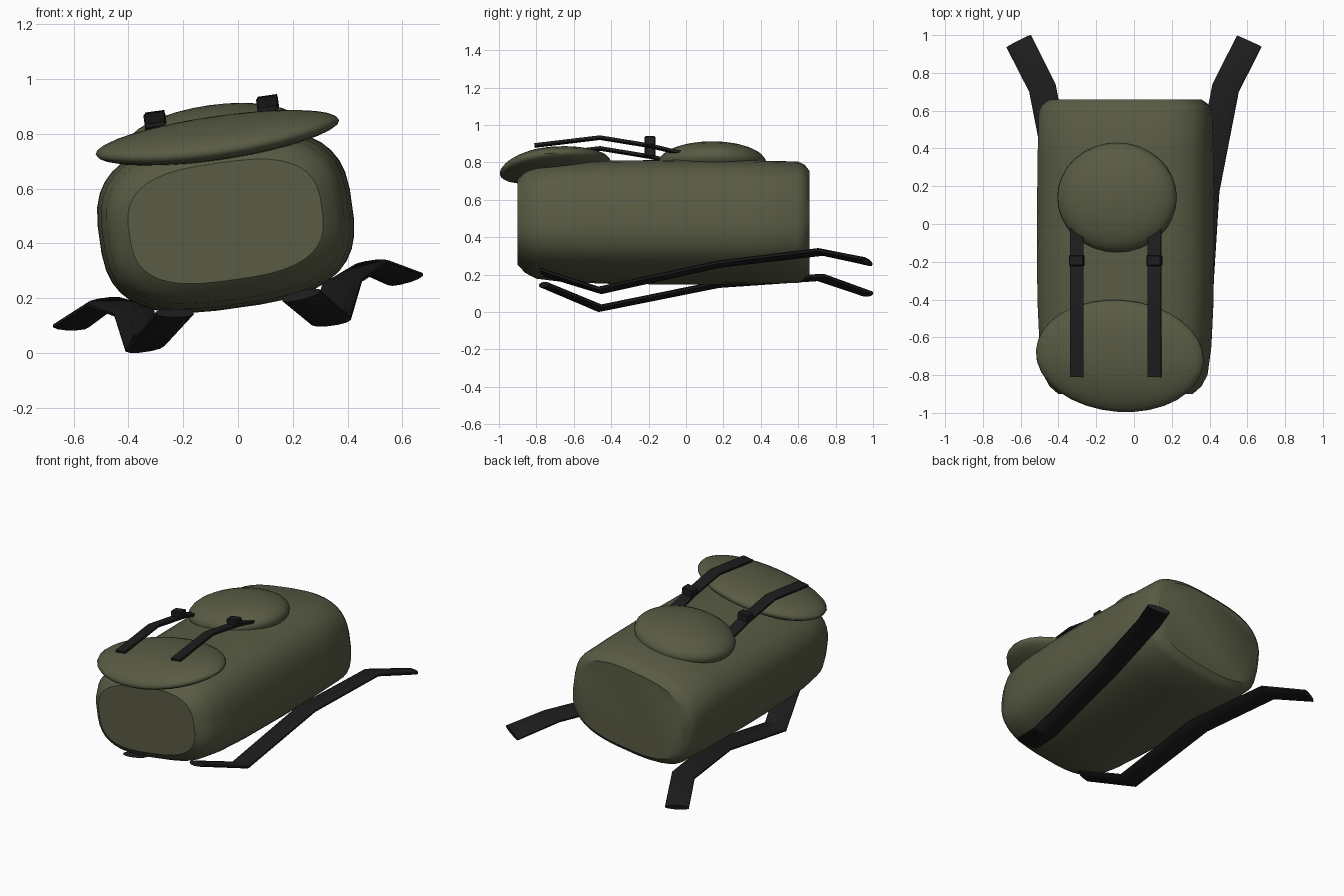
import bpy, bmesh, math
from mathutils import Vector, Matrix

if "Cube" in bpy.data.objects:
    bpy.data.objects.remove(bpy.data.objects["Cube"])

TILT = math.radians(8)          # the pack leans: +x side is higher
ROLL = Matrix.Rotation(-TILT, 4, 'Y')
SLOPE = math.tan(TILT)


def material(name, color):
    m = bpy.data.materials.new(name)
    m.diffuse_color = (*color, 1)
    m.use_nodes = True
    m.node_tree.nodes["Principled BSDF"].inputs["Base Color"].default_value = m.diffuse_color
    return m


OLIVE = material("olive_canvas", (0.10, 0.105, 0.058))
BLACK = material("black_webbing", (0.012, 0.012, 0.012))


def finish(bm, name, mat, angle=35):
    bmesh.ops.recalc_face_normals(bm, faces=bm.faces)
    me = bpy.data.meshes.new(name)
    bm.to_mesh(me)
    bm.free()
    me.materials.append(mat)
    ob = bpy.data.objects.new(name, me)
    bpy.context.collection.objects.link(ob)
    bpy.ops.object.select_all(action='DESELECT')
    ob.select_set(True)
    bpy.context.view_layer.objects.active = ob
    bpy.ops.object.shade_smooth_by_angle(angle=math.radians(angle))
    return ob


def superellipse(a, b, n, count):
    pts = []
    for i in range(count):
        t = 2 * math.pi * (i + 0.5) / count
        c, s = math.cos(t), math.sin(t)
        pts.append((math.copysign(abs(c) ** (2 / n), c) * a,
                    math.copysign(abs(s) ** (2 / n), s) * b))
    return pts


def loft(bm, rings):
    loops = [[bm.verts.new(p) for p in ring] for ring in rings]
    n = len(loops[0])
    for r0, r1 in zip(loops, loops[1:]):
        for i in range(n):
            j = (i + 1) % n
            bm.faces.new((r0[i], r0[j], r1[j], r1[i]))
    bm.faces.new(loops[0])
    bm.faces.new(loops[-1])


# Main bag: rounded cross-sections lofted along y
sections = [(-0.90, 0.355, 0.215), (-0.86, 0.40, 0.258), (-0.80, 0.432, 0.288),
            (-0.65, 0.452, 0.306), (-0.40, 0.464, 0.315), (0.0, 0.466, 0.319),
            (0.35, 0.463, 0.316), (0.60, 0.456, 0.31), (0.635, 0.435, 0.292),
            (0.66, 0.40, 0.262)]
centre = Vector((-0.045, 0, 0.48))
bm = bmesh.new()
loft(bm, [[centre + ROLL @ Vector((x, y, z)) for x, z in superellipse(a, b, 2.9, 40)]
          for y, a, b in sections])
finish(bm, "main_bag", OLIVE)


# Padded lid and pocket: flattened domes
def pad(name, loc, size, pitch=0, yaw=0, droop=0):
    bm = bmesh.new()
    bmesh.ops.create_uvsphere(bm, u_segments=32, v_segments=16, radius=1)
    for v in bm.verts:
        v.co = Vector((v.co.x * size[0], v.co.y * size[1], v.co.z * size[2]))
        v.co.z -= droop * min(0, v.co.y) ** 2
    m = (Matrix.Translation(loc) @ ROLL @ Matrix.Rotation(math.radians(yaw), 4, 'Z')
         @ Matrix.Rotation(math.radians(pitch), 4, 'X'))
    bmesh.ops.transform(bm, matrix=m, verts=bm.verts)
    finish(bm, name, OLIVE, 60)


pad("lid", (-0.075, -0.70, 0.787), (0.45, 0.298, 0.075), pitch=4, yaw=-4, droop=0.35)
pad("pocket", (-0.09, 0.14, 0.795), (0.32, 0.29, 0.11))


# Straps: a flat oval section swept along a path, width following the lean
def strap(name, path, width, thick, power, count):
    pts = [Vector((x, y, z + x * SLOPE)) for x, y, z in path]
    profile = superellipse(width / 2, thick / 2, power, count)
    rings = []
    for i, p in enumerate(pts):
        t = (pts[min(i + 1, len(pts) - 1)] - pts[max(i - 1, 0)]).normalized()
        side = ROLL.to_3x3() @ Vector((1, 0, 0))
        side = (side - t * side.dot(t)).normalized()
        up = side.cross(t)
        rings.append([p + side * u + up * w for u, w in profile])
    bm = bmesh.new()
    loft(bm, rings)
    finish(bm, name, BLACK, 30)


# Shoulder straps under the bag
shoulder = [(0.23, -0.76, 0.178), (0.34, -0.46, 0.068), (0.38, 0.18, 0.203),
            (0.485, 0.72, 0.253), (0.61, 0.967, 0.184)]
for side, s in (("left", -1), ("right", 1)):
    strap(f"shoulder_strap_{side}", [(s * x, y, z) for x, y, z in shoulder],
          0.15, 0.034, 2.3, 12)

# Closing straps and buckles on top
for side, x in (("left", -0.303), ("right", 0.108)):
    strap(f"lid_strap_{side}",
          [(x, -0.81, 0.875), (x, -0.46, 0.917), (x, -0.19, 0.873), (x, -0.02, 0.832)],
          0.076, 0.016, 12, 4)
    bm = bmesh.new()
    m = (Matrix.Translation((x, -0.193, 0.895 + x * SLOPE)) @ ROLL
         @ Matrix.Diagonal((0.08, 0.06, 0.05, 1)))
    bmesh.ops.create_cube(bm, size=1, matrix=m)
    bmesh.ops.bevel(bm, geom=bm.edges[:], offset=0.006, segments=1, affect='EDGES')
    finish(bm, f"buckle_{side}", BLACK, 30)
